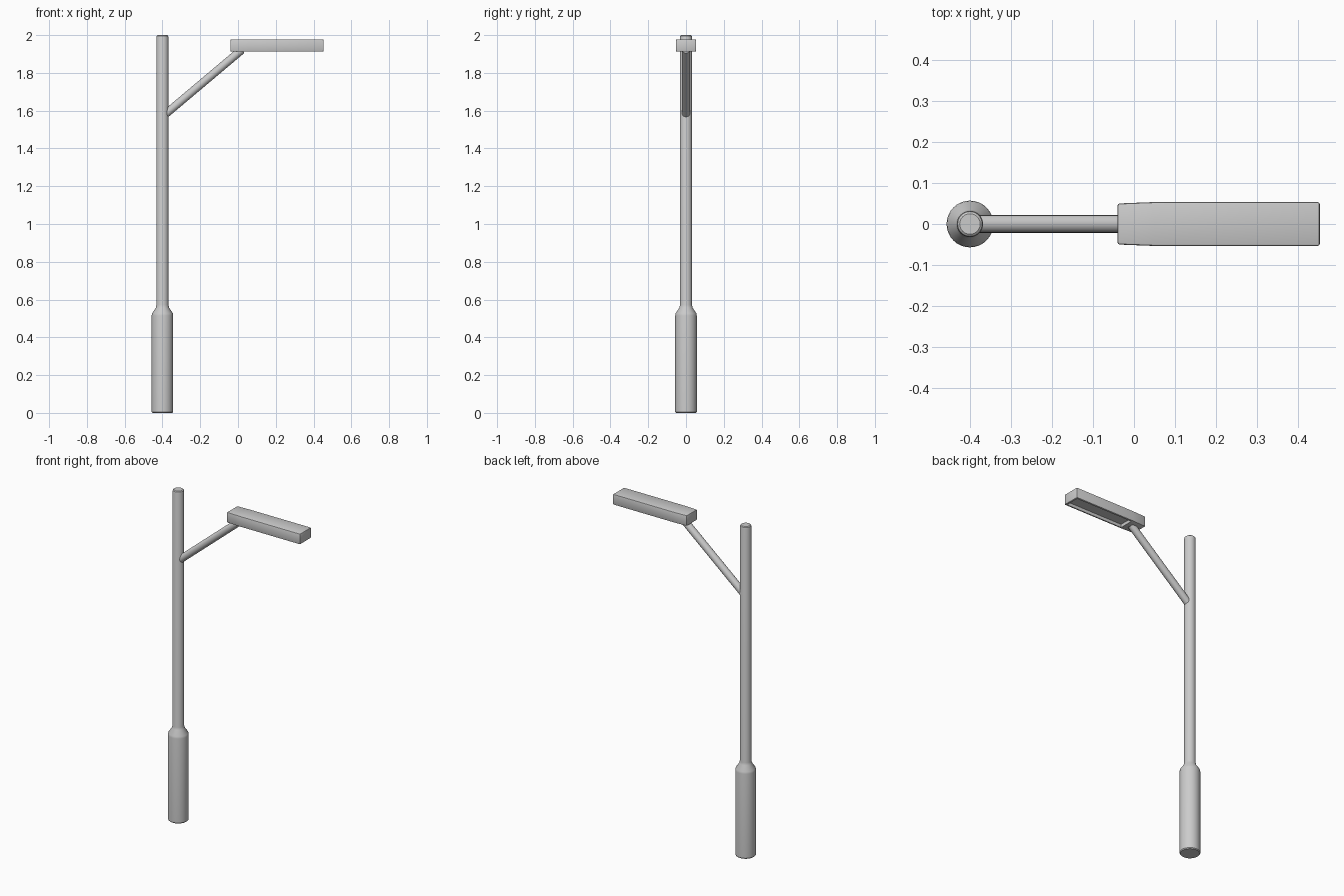
import bpy, bmesh, math
from mathutils import Vector

if "Cube" in bpy.data.objects:
    bpy.data.objects.remove(bpy.data.objects["Cube"])

POLE_X = -0.40


def make_object(name, bm, angle=35):
    bmesh.ops.recalc_face_normals(bm, faces=bm.faces)
    mesh = bpy.data.meshes.new(name)
    bm.to_mesh(mesh)
    bm.free()
    ob = bpy.data.objects.new(name, mesh)
    bpy.context.collection.objects.link(ob)
    bpy.ops.object.select_all(action='DESELECT')
    ob.select_set(True)
    bpy.context.view_layer.objects.active = ob
    bpy.ops.object.shade_smooth_by_angle(angle=math.radians(angle))
    return ob


def lathe(name, profile, sides=32):
    """Stack rings of (radius, height) and cap both ends."""
    bm = bmesh.new()
    rings = [[bm.verts.new((r * math.cos(math.tau * i / sides),
                            r * math.sin(math.tau * i / sides), z))
              for i in range(sides)] for r, z in profile]
    for a, b in zip(rings, rings[1:]):
        for i in range(sides):
            j = (i + 1) % sides
            bm.faces.new((a[i], a[j], b[j], b[i]))
    bm.faces.new(rings[0])
    bm.faces.new(rings[-1])
    return make_object(name, bm)


# Pole with thicker base sleeve, tapered collar and chamfered top
pole = lathe("pole", [(0.053, 0), (0.057, 0.005), (0.057, 0.515), (0.055, 0.527),
                      (0.035, 0.557), (0.032, 0.572), (0.032, 1.988),
                      (0.030, 1.996), (0.025, 2.0)])
pole.location.x = POLE_X

# Slanted arm from pole to lamp head
start, end = Vector((-0.385, 0, 1.581)), Vector((0.02, 0, 1.922))
arm = lathe("arm", [(0.0215, 0), (0.0215, (end - start).length)], 24)
arm.location = start
arm.rotation_euler = (end - start).to_track_quat('Z', 'Y').to_euler()

# Lamp head: two-section housing, slightly narrower at the arm end
bm = bmesh.new()
z0, z1 = 1.913, 1.977
rows = [[bm.verts.new((x, s * w, z0)) for s in (-1, 1)]
        for x, w in ((-0.04, 0.050), (0.05, 0.0535), (0.453, 0.0535))]
bottoms = [bm.faces.new((a[0], a[1], b[1], b[0])) for a, b in zip(rows, rows[1:])]
ext = bmesh.ops.extrude_face_region(bm, geom=bottoms, use_keep_orig=True)
for v in ext["geom"]:
    if isinstance(v, bmesh.types.BMVert):
        v.co.z = z1
bmesh.ops.recalc_face_normals(bm, faces=bm.faces)
bm.normal_update()
edges = [e for e in bm.edges if e.calc_face_angle(0) > math.radians(40)]
bmesh.ops.bevel(bm, geom=edges, offset=0.005, segments=2, profile=0.5, affect='EDGES')
bm.normal_update()

# Recessed light opening in the underside
opening = max((f for f in bm.faces if f.normal.z < -0.9),
              key=lambda f: f.calc_area())
bmesh.ops.inset_individual(bm, faces=[opening], thickness=0.008)
bmesh.ops.inset_individual(bm, faces=[opening], thickness=0.002)
for v in opening.verts:
    v.co.z += 0.018
make_object("lamp_head", bm)
